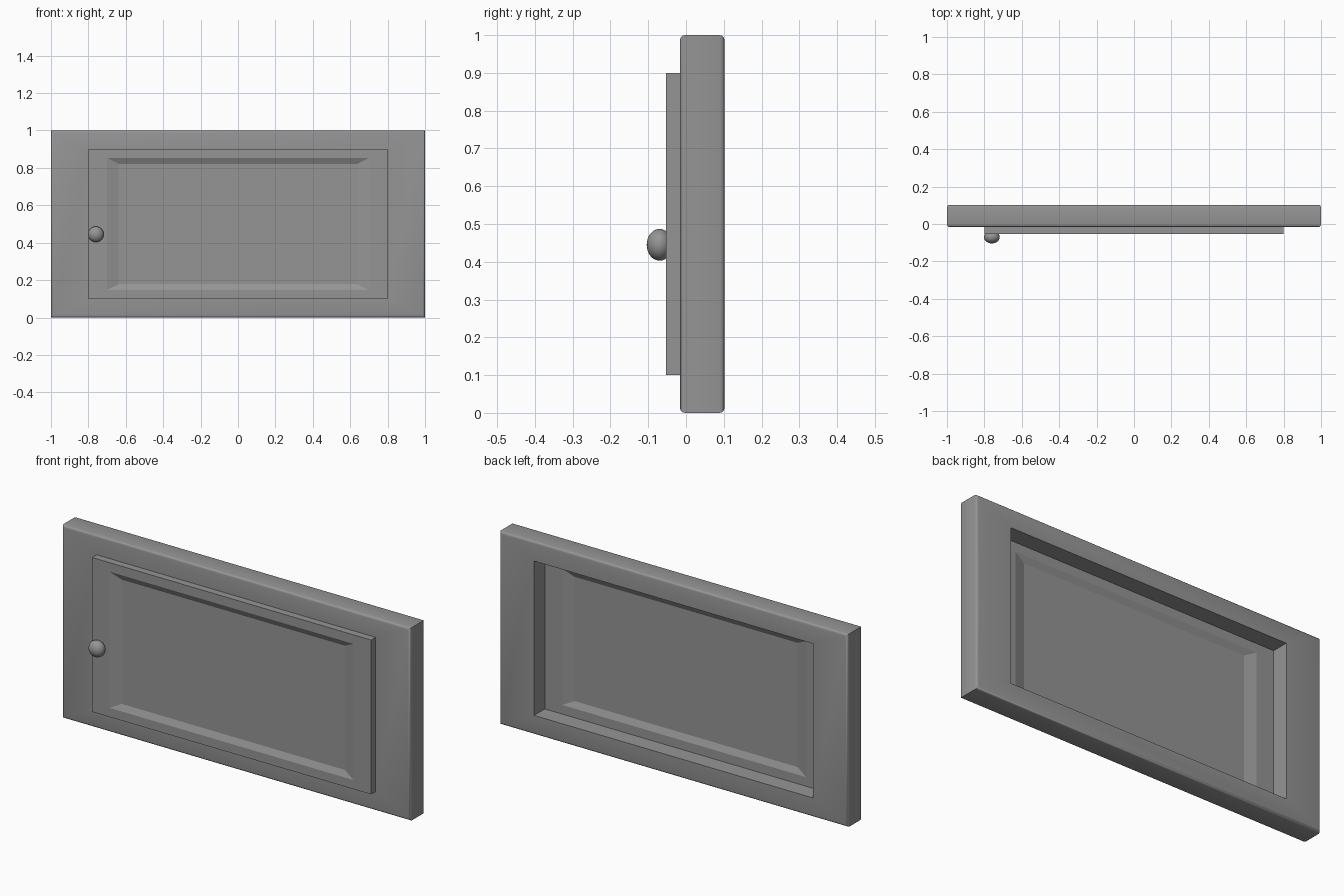
import bpy, bmesh, math

cube = bpy.data.objects.get("Cube")
if cube:
    bpy.data.objects.remove(cube, do_unlink=True)

grey = bpy.data.materials.new("grey")
grey.use_nodes = True
colour = (0.3, 0.3, 0.3, 1)
grey.diffuse_color = colour
grey.node_tree.nodes["Principled BSDF"].inputs["Base Color"].default_value = colour

MID = 0.5              # height of the frame centre
FRONT, BACK = -0.016, 0.102


def rect(bm, hx, hz, y):
    """Ring of four vertices centred on the frame, facing along y."""
    return [bm.verts.new((sx * hx, y, MID + sz * hz))
            for sx, sz in ((-1, -1), (1, -1), (1, 1), (-1, 1))]


def bridge(bm, rings):
    """Join successive rectangular rings with quads."""
    for a, b in zip(rings, rings[1:]):
        for i in range(4):
            j = (i + 1) % 4
            bm.faces.new((a[i], a[j], b[j], b[i]))


def finish(bm, name):
    bmesh.ops.recalc_face_normals(bm, faces=bm.faces)
    mesh = bpy.data.meshes.new(name)
    bm.to_mesh(mesh)
    bm.free()
    mesh.materials.append(grey)
    obj = bpy.data.objects.new(name, mesh)
    bpy.context.collection.objects.link(obj)
    return obj


def smooth(obj, degrees):
    bpy.ops.object.select_all(action='DESELECT')
    obj.select_set(True)
    bpy.context.view_layer.objects.active = obj
    bpy.ops.object.shade_smooth_by_angle(angle=math.radians(degrees))


# Frame: a rectangular tube with rounded front and back rims
bm = bmesh.new()
outer_front, outer_back = rect(bm, 1, 0.5, FRONT), rect(bm, 1, 0.5, BACK)
inner_back, inner_front = rect(bm, 0.8, 0.4, BACK), rect(bm, 0.8, 0.4, FRONT)
bridge(bm, [outer_front, outer_back, inner_back, inner_front, outer_front])
rims = [e for e in bm.edges
        if set(e.verts) <= set(outer_front) or set(e.verts) <= set(outer_back)]
bmesh.ops.bevel(bm, geom=rims, offset=0.013, segments=3, profile=0.5,
                affect='EDGES')
smooth(finish(bm, "frame"), 35)

# Door panel: a slab with a shallow sloped recess on both faces
bm = bmesh.new()
recess = 0.015
p_front, p_back = -0.053, 0.014
rings = [rect(bm, *r) for r in (
    (0.64, 0.322, p_front + recess), (0.7, 0.353, p_front),
    (0.8, 0.4, p_front), (0.8, 0.4, p_back),
    (0.7, 0.353, p_back), (0.64, 0.322, p_back - recess))]
bridge(bm, rings)
bm.faces.new(rings[0])
bm.faces.new(rings[-1])
finish(bm, "door_panel")

# Knob: a slightly flattened ball
bm = bmesh.new()
bmesh.ops.create_uvsphere(bm, u_segments=32, v_segments=16, radius=0.042)
knob = finish(bm, "knob")
knob.location = (-0.76, -0.07, 0.445)
knob.scale = (1, 0.81, 1)
smooth(knob, 60)
